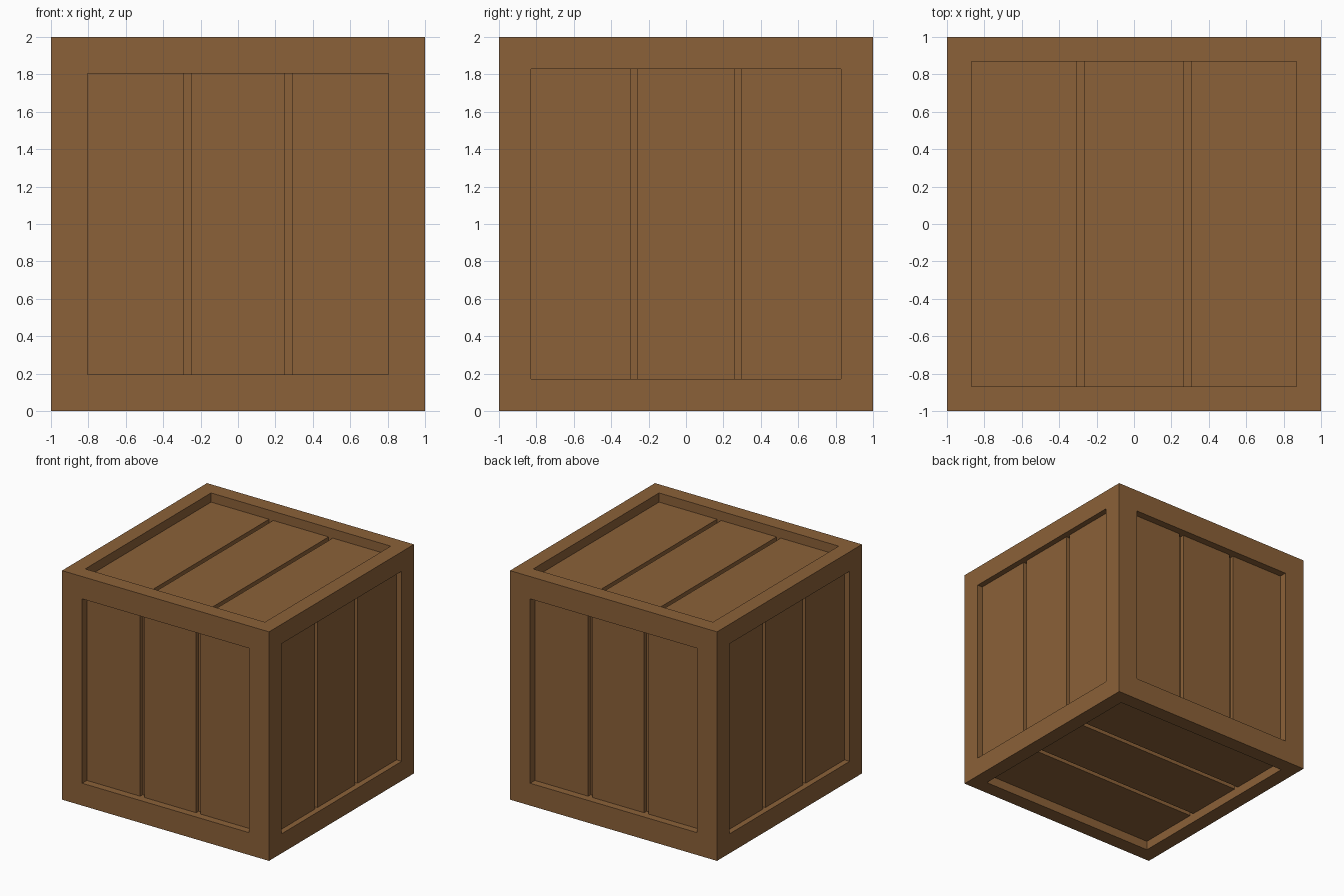
import bpy, bmesh
from mathutils import Vector

if "Cube" in bpy.data.objects:
    bpy.data.objects.remove(bpy.data.objects["Cube"])

X, Y, Z = Vector((1, 0, 0)), Vector((0, 1, 0)), Vector((0, 0, 1))
GROOVE_DEPTH = 0.035

# outward normal, plank spacing axis, half opening, recess depth, groove edges
sides = [
    (-Y, X, 0.805, 0.065, (0.25, 0.29)),
    (Y, X, 0.805, 0.065, (0.25, 0.29)),
    (X, Y, 0.83, 0.05, (0.26, 0.295)),
    (-X, Y, 0.83, 0.05, (0.26, 0.295)),
    (Z, X, 0.868, 0.08, (0.268, 0.308)),
    (-Z, Y, 0.868, 0.08, (0.268, 0.308)),
]


def sink(bm, face, thickness, depth):
    bmesh.ops.inset_individual(bm, faces=[face], thickness=thickness,
                               depth=-depth, use_even_offset=True)


def floor_faces(bm, n, d):
    return [f for f in bm.faces if f.normal.dot(n) > 0.99
            and abs(f.calc_center_median().dot(n) - (1 - d)) < 1e-4]


def panel(bm, n, axis, half, depth, groove):
    # frame border, then sunken panel
    bm.normal_update()
    face = floor_faces(bm, n, 0)[0]
    sink(bm, face, 1 - half, 0)
    sink(bm, face, 0, depth)
    # grooves between the three planks
    for s in (-1, 1):
        for g in groove:
            bm.normal_update()
            fs = floor_faces(bm, n, depth)
            geom = set(fs)
            for f in fs:
                geom.update(f.edges)
                geom.update(f.verts)
            bmesh.ops.bisect_plane(bm, geom=list(geom), dist=1e-5,
                                   plane_co=axis * (s * g), plane_no=axis)
    bm.normal_update()
    for f in floor_faces(bm, n, depth):
        if groove[0] < abs(f.calc_center_median().dot(axis)) < groove[1]:
            sink(bm, f, 0, GROOVE_DEPTH)


# crate body
bm = bmesh.new()
bmesh.ops.create_cube(bm, size=2)
for side in sides:
    panel(bm, *side)
bmesh.ops.translate(bm, verts=bm.verts, vec=Z)
mesh = bpy.data.meshes.new("crate")
bm.to_mesh(mesh)
bm.free()
crate = bpy.data.objects.new("crate", mesh)
bpy.context.collection.objects.link(crate)

# brown wood
wood = bpy.data.materials.new("wood")
wood.diffuse_color = (0.26, 0.12, 0.04, 1)
wood.use_nodes = True
wood.node_tree.nodes["Principled BSDF"].inputs["Base Color"].default_value = wood.diffuse_color
mesh.materials.append(wood)
